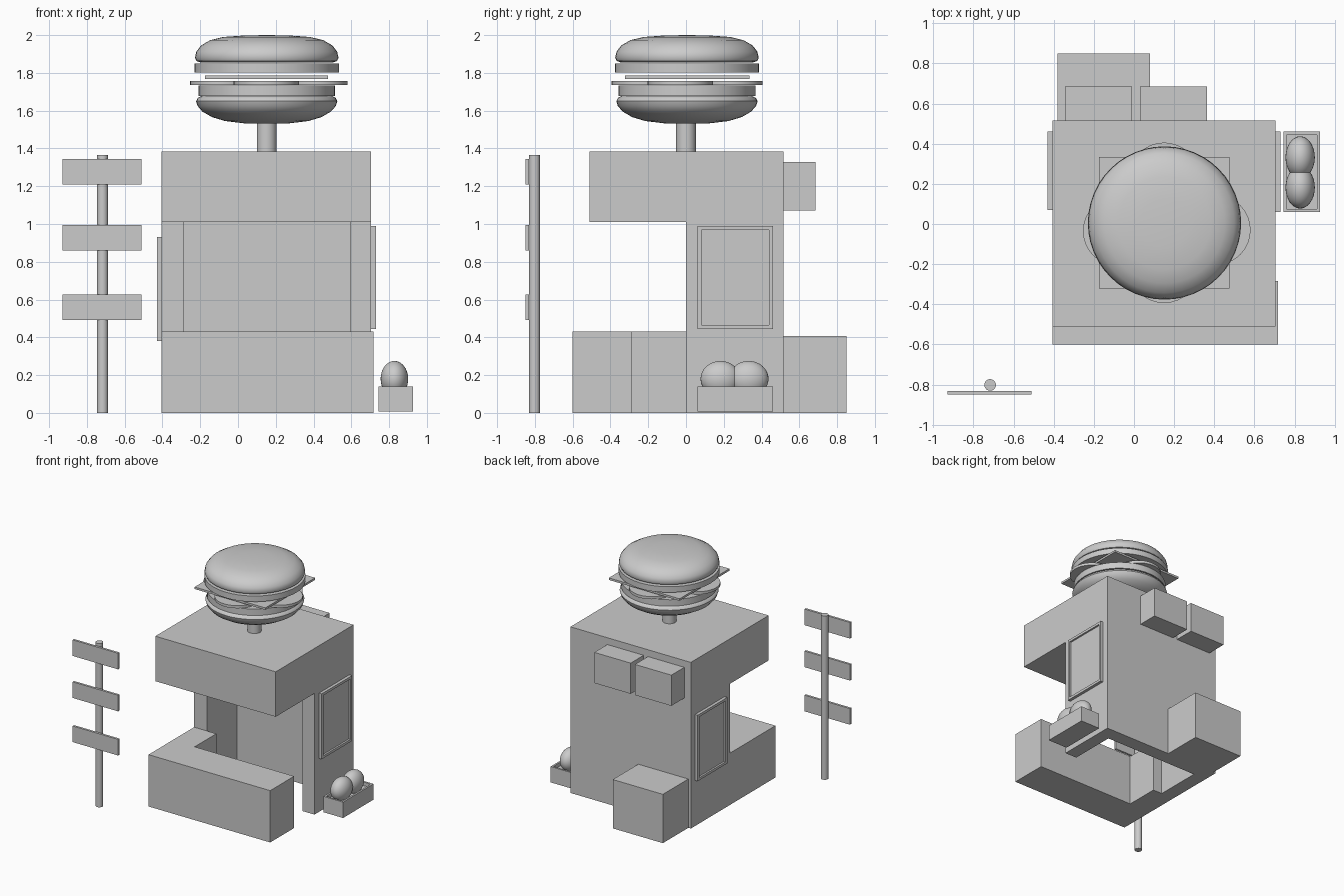
import bpy, bmesh, math
from mathutils import Matrix

if "Cube" in bpy.data.objects:
    bpy.data.objects.remove(bpy.data.objects["Cube"])


def finish(name, bm, smooth=False):
    bmesh.ops.recalc_face_normals(bm, faces=bm.faces)
    mesh = bpy.data.meshes.new(name)
    bm.to_mesh(mesh)
    bm.free()
    ob = bpy.data.objects.new(name, mesh)
    bpy.context.collection.objects.link(ob)
    if smooth:
        bpy.ops.object.select_all(action='DESELECT')
        bpy.context.view_layer.objects.active = ob
        ob.select_set(True)
        bpy.ops.object.shade_smooth_by_angle(angle=math.radians(40))
    return ob


def cube_mesh(x, y, z):
    """Box mesh from (min, max) ranges."""
    bm = bmesh.new()
    bmesh.ops.create_cube(bm, size=1)
    for v in bm.verts:
        v.co = [(r[0] + r[1]) / 2 + c * (r[1] - r[0]) for r, c in zip((x, y, z), v.co)]
    return bm


def box(name, x, y, z):
    return finish(name, cube_mesh(x, y, z))


def tray(name, x, y, z, normal, rim, depth):
    """Box with a recessed panel on the side facing `normal`."""
    bm = cube_mesh(x, y, z)
    bm.normal_update()
    face = max(bm.faces, key=lambda f: f.normal.dot(normal))
    bmesh.ops.inset_region(bm, faces=[face], thickness=rim)
    ext = bmesh.ops.extrude_face_region(bm, geom=[face])
    for v in ext['geom']:
        if isinstance(v, bmesh.types.BMVert):
            for i in range(3):
                v.co[i] -= normal[i] * depth
    bmesh.ops.delete(bm, geom=[f for f in [face] if f.is_valid], context='FACES')
    return finish(name, bm)


def prism(name, points, offset):
    """Extrude a flat polygon."""
    bm = bmesh.new()
    face = bm.faces.new([bm.verts.new(p) for p in points])
    ext = bmesh.ops.extrude_face_region(bm, geom=[face], use_keep_orig=True)
    bmesh.ops.translate(bm, vec=offset,
                        verts=[v for v in ext['geom'] if isinstance(v, bmesh.types.BMVert)])
    return finish(name, bm)


def disc(name, x, y, r, z0, z1, sides=32):
    bm = bmesh.new()
    bmesh.ops.create_cone(bm, cap_ends=True, segments=sides, radius1=r, radius2=r, depth=z1 - z0,
                          matrix=Matrix.Translation((x, y, (z0 + z1) / 2)))
    return finish(name, bm, True)


def lathe(name, x, y, profile, sides=48):
    bm = bmesh.new()
    verts = [bm.verts.new((x + r, y, z)) for r, z in profile]
    edges = [bm.edges.new(p) for p in zip(verts, verts[1:])]
    bmesh.ops.spin(bm, geom=verts + edges, cent=(x, y, 0), axis=(0, 0, 1),
                   angle=math.tau, steps=sides)
    bmesh.ops.remove_doubles(bm, verts=bm.verts, dist=0.0005)
    return finish(name, bm, True)


# Stall: side profile with overhanging roof, hollowed from the front and below
side = [(0, 0), (0.515, 0), (0.515, 1.385), (-0.51, 1.385), (-0.51, 1.01), (0, 1.01)]
stall = prism("stall_body", [(-0.405, y, z) for y, z in side], (1.11, 0, 0))
cutter = box("interior_cutter", (-0.285, 0.595), (-0.2, 0.395), (-0.2, 1.01))
mod = stall.modifiers.new("hollow", 'BOOLEAN')
mod.object, mod.operation, mod.solver = cutter, 'DIFFERENCE', 'EXACT'
bpy.context.view_layer.objects.active = stall
bpy.ops.object.modifier_apply(modifier=mod.name)
bpy.data.objects.remove(cutter)

# L-shaped counter
plan = [(-0.405, -0.6), (0.717, -0.6), (0.717, -0.285), (-0.2, -0.285), (-0.2, 0), (-0.405, 0)]
prism("counter", [(x, y, 0) for x, y in plan], (0, 0, 0.432))

# Framed panels on both sides
tray("right_panel", (0.705, 0.73), (0.06, 0.46), (0.445, 0.99), (1, 0, 0), 0.03, 0.015)
tray("left_panel", (-0.43, -0.405), (0.07, 0.46), (0.38, 0.93), (-1, 0, 0), 0.03, 0.015)

# Boxes on the back
box("back_crate", (-0.382, 0.08), (0.515, 0.85), (0, 0.407))
for i, x in enumerate((-0.345, 0.03)):
    box(f"vent_unit_{i + 1}", (x, x + 0.335), (0.515, 0.686), (1.072, 1.328))

# Planter with two rounded shrubs
tray("planter", (0.745, 0.927), (0.06, 0.46), (0.008, 0.14), (0, 0, 1), 0.022, 0.03)
for i, y in enumerate((0.182, 0.332)):
    bm = bmesh.new()
    bmesh.ops.create_uvsphere(bm, u_segments=32, v_segments=16, radius=1,
                              matrix=Matrix.Translation((0.828, y, 0.18))
                              @ Matrix.Diagonal((0.073, 0.105, 0.095, 1)))
    finish(f"shrub_{i + 1}", bm, True)

# Signpost with three boards
disc("sign_pole", -0.717, -0.802, 0.029, 0, 1.365, 24)
for i, z in enumerate((0.492, 0.86, 1.21)):
    box(f"sign_board_{i + 1}", (-0.93, -0.51), (-0.85, -0.831), (z, z + 0.134))

# Rooftop burger, bottom to top
cx, cy = 0.152, 0.005
disc("burger_post", cx, 0, 0.052, 1.38, 1.56)
lathe("bottom_bun", cx, cy, [(0, 1.678), (0.345, 1.678), (0.365, 1.668), (0.374, 1.65), (0.366, 1.625),
                             (0.34, 1.595), (0.29, 1.566), (0.22, 1.545), (0.12, 1.533), (0, 1.53)])
disc("lower_patty", cx, cy, 0.362, 1.678, 1.732, 48)
for i, (x, y) in enumerate(((0.407, -0.03), (-0.08, -0.035), (0.15, 0.232), (0.15, -0.22))):
    disc(f"tomato_slice_{i + 1}", x, y, 0.174, 1.736, 1.758)
box("cheese_slice", (-0.175, 0.477), (-0.322, 0.335), (1.768, 1.785))
disc("upper_patty", cx, cy, 0.382, 1.802, 1.85, 48)
lathe("top_bun", cx, cy, [(0, 1.855), (0.35, 1.855), (0.372, 1.863), (0.38, 1.88), (0.373, 1.912),
                          (0.348, 1.945), (0.3, 1.973), (0.23, 1.99), (0.12, 1.998), (0, 2.0)])
